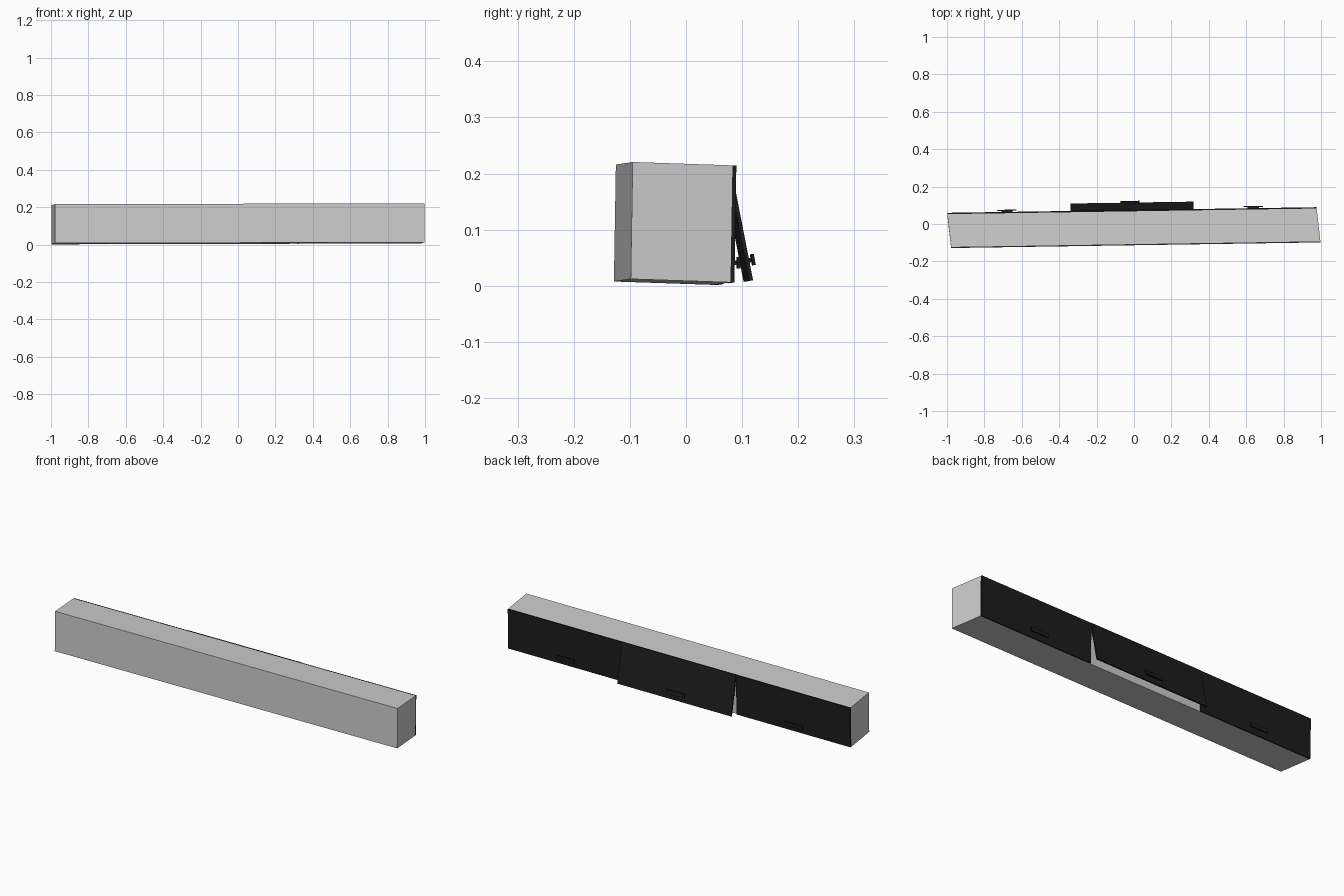
import bpy, bmesh, math
from mathutils import Matrix, Vector

if "Cube" in bpy.data.objects:
    bpy.data.objects.remove(bpy.data.objects["Cube"])


def material(name, rgb):
    m = bpy.data.materials.new(name)
    m.diffuse_color = (*rgb, 1)
    m.use_nodes = True
    m.node_tree.nodes["Principled BSDF"].inputs["Base Color"].default_value = m.diffuse_color
    return m


GREY = material("light grey", (0.61, 0.61, 0.61))
BLACK = material("panel black", (0.012, 0.012, 0.012))

# Directions of the slightly turned, tilted and skewed body
LENGTH, DEPTH, HEIGHT = 1.975, 0.179, 0.2085
corner = Vector((-0.978, -0.1285, 0.0075))      # front left bottom
u = Vector((1.975, 0.030, 0.0045)).normalized()
v = Vector((-0.020, 0.178, -0.006)).normalized()
w = Vector((0.0, 0.0035, 0.2085)).normalized()
n = w.cross(u).normalized()                     # outward normal of the back


def frame(x, y, z, origin):
    m = Matrix((x, y, z)).transposed().to_4x4()
    m.translation = origin
    return m


def box(name, lo, hi, matrix, mat):
    """Axis aligned box in a local frame, baked into world space."""
    bm = bmesh.new()
    bmesh.ops.create_cube(bm, size=1)
    for vert in bm.verts:
        vert.co = [lo[i] + (vert.co[i] + 0.5) * (hi[i] - lo[i]) for i in range(3)]
    bm.transform(matrix)
    bmesh.ops.recalc_face_normals(bm, faces=bm.faces)
    mesh = bpy.data.meshes.new(name)
    bm.to_mesh(mesh)
    bm.free()
    mesh.materials.append(mat)
    ob = bpy.data.objects.new(name, mesh)
    bpy.context.collection.objects.link(ob)
    return ob


# Solid body
box("cabinet_body", (0, 0, 0), (LENGTH, DEPTH, HEIGHT),
    frame(u, v, w, corner), GREY)

# Three back flaps hinged at the top edge, the middle one swung open
hinge = corner + v * DEPTH + w * HEIGHT
back = frame(u, n, w, hinge)
W, T = LENGTH / 3, 0.007
for i, (side, angle) in enumerate((("left", 0), ("middle", 12), ("right", 0))):
    m = back @ Matrix.Translation((i * W, 0, 0)) @ Matrix.Rotation(math.radians(angle), 4, 'X')
    box(side + "_flap", (0.0005, 0, -HEIGHT), (W - 0.0005, T, 0), m, BLACK)
    # Handle: narrow stem with a wider grip plate
    cx, cz = W / 2 - 0.01, -HEIGHT + 0.036
    box(side + "_handle_stem", (cx - 0.03, T - 0.001, cz - 0.004),
        (cx + 0.03, T + 0.01, cz + 0.004), m, BLACK)
    box(side + "_handle_grip", (cx - 0.052, T + 0.009, cz - 0.010),
        (cx + 0.052, T + 0.0145, cz + 0.010), m, BLACK)
